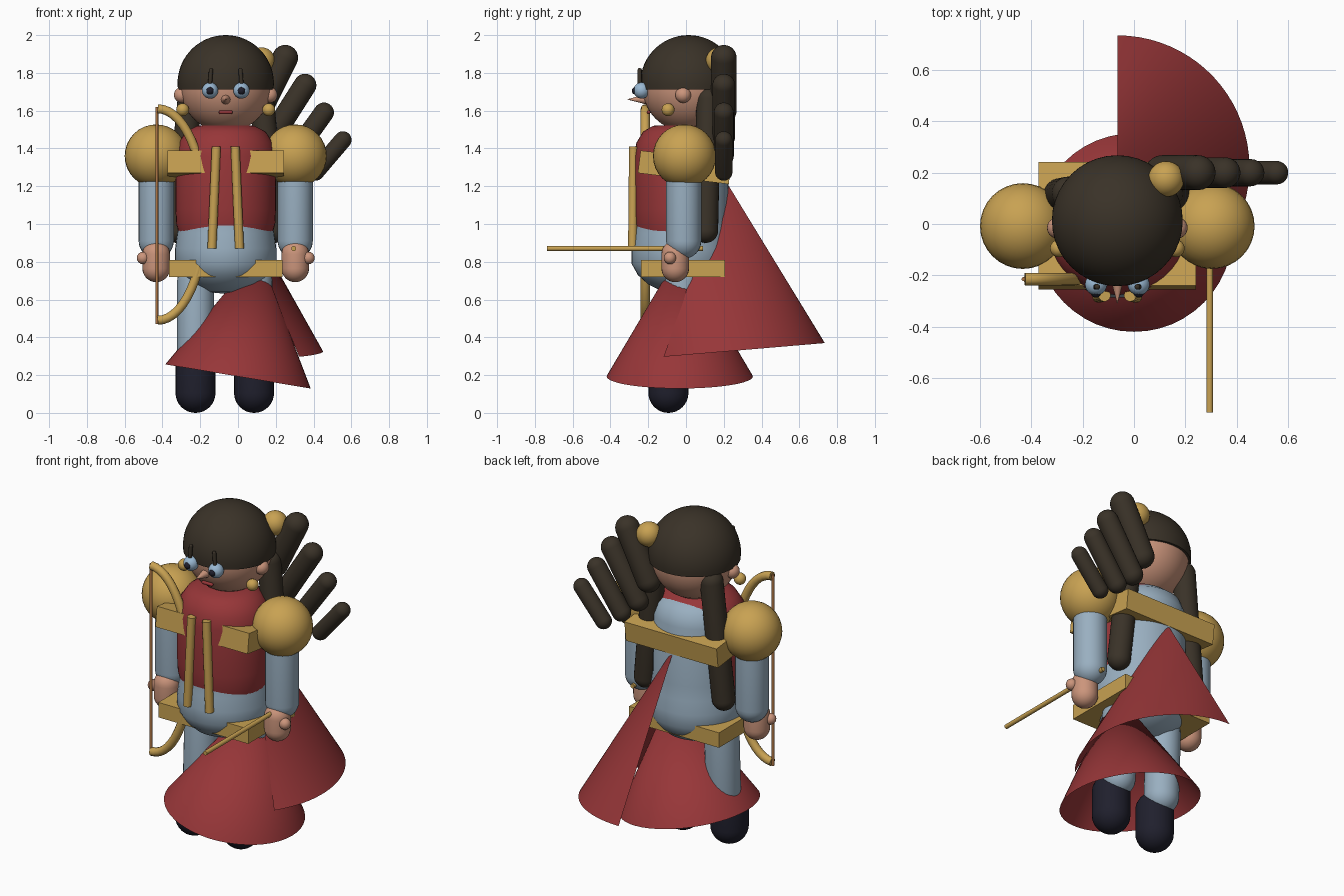
import bpy, bmesh, math
from mathutils import Vector, Matrix

if "Cube" in bpy.data.objects:
    bpy.data.objects.remove(bpy.data.objects["Cube"])

CX = -0.065  # body centre line


def material(name, rgb):
    m = bpy.data.materials.new(name)
    m.diffuse_color = (*rgb, 1)
    m.use_nodes = True
    m.node_tree.nodes["Principled BSDF"].inputs["Base Color"].default_value = m.diffuse_color
    return m


GOLD = material("gold", (0.58, 0.36, 0.085))
RED = material("red cloth", (0.31, 0.037, 0.04))
BLUE = material("pale blue cloth", (0.32, 0.43, 0.53))
SKIN = material("skin", (0.60, 0.30, 0.20))
HAIR = material("dark brown hair", (0.042, 0.032, 0.021))
SHOE = material("dark navy", (0.014, 0.014, 0.026))
EYE = material("eye blue", (0.32, 0.48, 0.65))
CORD = material("copper cord", (0.42, 0.18, 0.06))


def finish(name, bm, mat, smooth=True):
    bmesh.ops.recalc_face_normals(bm, faces=bm.faces)
    me = bpy.data.meshes.new(name)
    bm.to_mesh(me)
    bm.free()
    me.materials.append(mat)
    ob = bpy.data.objects.new(name, me)
    bpy.context.collection.objects.link(ob)
    if smooth:
        bpy.context.view_layer.objects.active = ob
        ob.select_set(True)
        bpy.ops.object.shade_smooth_by_angle(angle=math.radians(40))
        ob.select_set(False)
    return ob


def ball(name, c, r, mat, seg=32):
    bm = bmesh.new()
    bmesh.ops.create_uvsphere(bm, u_segments=seg, v_segments=seg // 2, radius=r)
    bmesh.ops.translate(bm, verts=bm.verts, vec=c)
    return finish(name, bm, mat)


def lathe(name, profile, mat, place=Matrix(), seg=32):
    """Spin (radius, height) points about z, then place the result."""
    bm = bmesh.new()
    vs = [bm.verts.new((r, 0, z)) for r, z in profile]
    es = [bm.edges.new(p) for p in zip(vs, vs[1:])]
    bmesh.ops.spin(bm, geom=vs + es, axis=(0, 0, 1), cent=(0, 0, 0),
                   angle=2 * math.pi, steps=seg)
    bmesh.ops.remove_doubles(bm, verts=bm.verts, dist=1e-4)
    bm.transform(place)
    return finish(name, bm, mat)


def along(a, b):
    a, d = Vector(a), Vector(b) - Vector(a)
    return Matrix.Translation(a) @ d.to_track_quat('Z', 'Y').to_matrix().to_4x4(), d.length


def capsule(name, a, b, r, mat, seg=24):
    place, h = along(a, b)
    arc = [(r * math.sin(t), r * math.cos(t)) for t in
           [i * math.pi / 16 for i in range(9)]]
    prof = [(x, -z) for x, z in arc] + [(x, h + z) for x, z in reversed(arc)]
    return lathe(name, prof, mat, place, seg)


def rod(name, a, b, r, mat, r2=None):
    place, h = along(a, b)
    return lathe(name, [(0, 0), (r, 0), (r if r2 is None else r2, h), (0, h)], mat, place, 16)


def box(name, c, size, mat, tilt=0):
    bm = bmesh.new()
    bmesh.ops.create_cube(bm, size=1)
    bm.transform(Matrix.Translation(c) @ Matrix.Rotation(tilt, 4, 'X') @ Matrix.Diagonal((*size, 1)))
    return finish(name, bm, mat, False)


def fan_cone(name, apex, rim, mat, closed):
    """Open cloth cone from an apex to a rim of points."""
    bm = bmesh.new()
    top = bm.verts.new(apex)
    vs = [bm.verts.new(p) for p in rim]
    for a, b in zip(vs, vs[1:] + (vs[:1] if closed else [])):
        bm.faces.new((top, a, b))
    return finish(name, bm, mat)


# head and hair cap
ball("head", (CX, 0.01, 1.73), 0.243, SKIN, 40)
cap = [(0.255 * math.cos(t), 0.255 * math.sin(t))
       for t in [-0.13 + i * (math.pi / 2 + 0.13) / 16 for i in range(17)]]
lathe("hair_cap", [(0, cap[0][1])] + cap, HAIR, Matrix.Translation((CX, 0.013, 1.745)), 40)

# face
rod("nose", (CX, -0.21, 1.66), (CX, -0.31, 1.66), 0.027, SKIN, 0.001)
capsule("lips", (CX - 0.027, -0.19, 1.592), (CX + 0.027, -0.19, 1.592), 0.010, RED, 12).location.y = -0.008
for side, s in (("left", -1), ("right", 1)):
    ex = CX + s * 0.083
    ball(side + "_eye", (ex, -0.235, 1.707), 0.043, EYE, 24)
    ball(side + "_pupil", (ex, -0.266, 1.705), 0.021, SHOE, 16)
    capsule(side + "_brow", (ex, -0.245, 1.745), (ex - s * 0.005, -0.245, 1.815), 0.011, HAIR, 12)
    ball(side + "_ear", (CX + s * 0.232, -0.015, 1.683), 0.042, SKIN, 24)
    ball(side + "_earring", (CX + s * 0.228, -0.095, 1.605), 0.034, GOLD, 24)
    # loose lock down the back
    capsule(side + "_back_lock", (CX + s * 0.19, 0.12, 1.66),
            (CX + s * 0.26, 0.105, 0.965), 0.065, HAIR)

# ponytail with hair tie
ball("hair_tie", (0.125, 0.175, 1.865), 0.07, GOLD)
tails = [((0.25, 1.88), (0.11, 1.60), 0.068), ((0.355, 1.735), (0.18, 1.46), 0.06),
         ((0.455, 1.59), (0.29, 1.36), 0.053), ((0.555, 1.445), (0.41, 1.275), 0.046)]
for i, (a, b, r) in enumerate(tails):
    capsule("ponytail_roll_%d" % (i + 1), (a[0], 0.2, a[1]), (b[0], 0.2, b[1]), r, HAIR)

# torso and tunic
lathe("torso", [(0, 0.63), (0.10, 0.64), (0.18, 0.68), (0.235, 0.73), (0.268, 0.79),
                (0.268, 0.87), (0.257, 0.95), (0.246, 1.03), (0.245, 1.38),
                (0.22, 1.45), (0.17, 1.49), (0.1, 1.51), (0, 1.51)],
      BLUE, Matrix.Translation((CX, -0.02, 0)), 40)
lathe("tunic", [(0, 0.915), (0.19, 0.92), (0.245, 0.94), (0.262, 1.0), (0.266, 1.08),
                (0.266, 1.36), (0.25, 1.43), (0.21, 1.49), (0.15, 1.52), (0, 1.525)],
      RED, Matrix.Translation((CX, -0.04, 0)) @ Matrix.Diagonal((1, 0.89, 1, 1)), 40)

# chest and waist bands, front straps
box("chest_band", (CX, -0.007, 1.30), (0.615, 0.485, 0.12), GOLD, math.radians(-7))
box("waist_band", (CX, -0.015, 0.765), (0.60, 0.445, 0.09), GOLD)
for side, s in (("left", -1), ("right", 1)):
    rod(side + "_strap", (CX + s * 0.05, -0.278, 1.41), (CX + s * 0.073, -0.283, 0.87), 0.024, GOLD)

# arms and legs
for side, s in (("left", -1), ("right", 1)):
    ax = CX + s * 0.368
    ball(side + "_shoulder_guard", (ax, -0.008, 1.36), 0.167, GOLD, 32)
    capsule(side + "_sleeve", (ax, -0.012, 1.35), (ax, -0.012, 0.91), 0.093, BLUE)
    capsule(side + "_hand", (ax, -0.057, 0.84), (ax, -0.057, 0.765), 0.073, SKIN)
    ball(side + "_thumb", (ax + s * 0.07, -0.085, 0.82), 0.033, SKIN, 16)
    lx = CX - 0.005 + s * 0.155
    capsule(side + "_leg", (lx, -0.02, 0.70), (lx, -0.035, 0.31), 0.097, BLUE)
    capsule(side + "_boot", (lx, -0.093, 0.25), (lx, -0.093, 0.106), 0.106, SHOE)

# tilted skirt and open rear drape
N = 48
skirt = []
for i in range(N):
    t = 2 * math.pi * i / N
    x, y = math.cos(t), math.sin(t)
    skirt.append((0.385 * x, -0.033 + 0.387 * y, 0.193 - 0.064 * x))
fan_cone("skirt", (0.11, -0.033, 0.85), skirt, RED, True)
drape = []
for i in range(29):
    t = math.radians(131) * i / 28
    y = 0.22 + 0.515 * math.cos(t)
    drape.append((CX + 0.515 * math.sin(t), y, 0.297 + 0.085 * (y + 0.12)))
fan_cone("rear_drape", (CX, 0.20, 1.245), drape, RED, False)

# bow, bowstring and arrow
curve = bpy.data.curves.new("bow_path", 'CURVE')
curve.dimensions = '3D'
curve.bevel_depth = 0.025
curve.bevel_resolution = 3
curve.use_fill_caps = True
path = curve.splines.new('POLY')
path.points.add(28)
for i, p in enumerate(path.points):
    t = math.radians(-90 + 180 * i / 28)
    p.co = (-0.425 + 0.25 * math.cos(t), -0.215, 1.05 + 0.56 * math.sin(t), 1)
curve.materials.append(GOLD)
bpy.context.collection.objects.link(bpy.data.objects.new("bow", curve))
rod("bowstring", (-0.43, -0.215, 0.47), (-0.43, -0.215, 1.62), 0.008, CORD)
rod("arrow", (0.295, -0.735, 0.87), (0.295, 0.09, 0.87), 0.013, GOLD)
